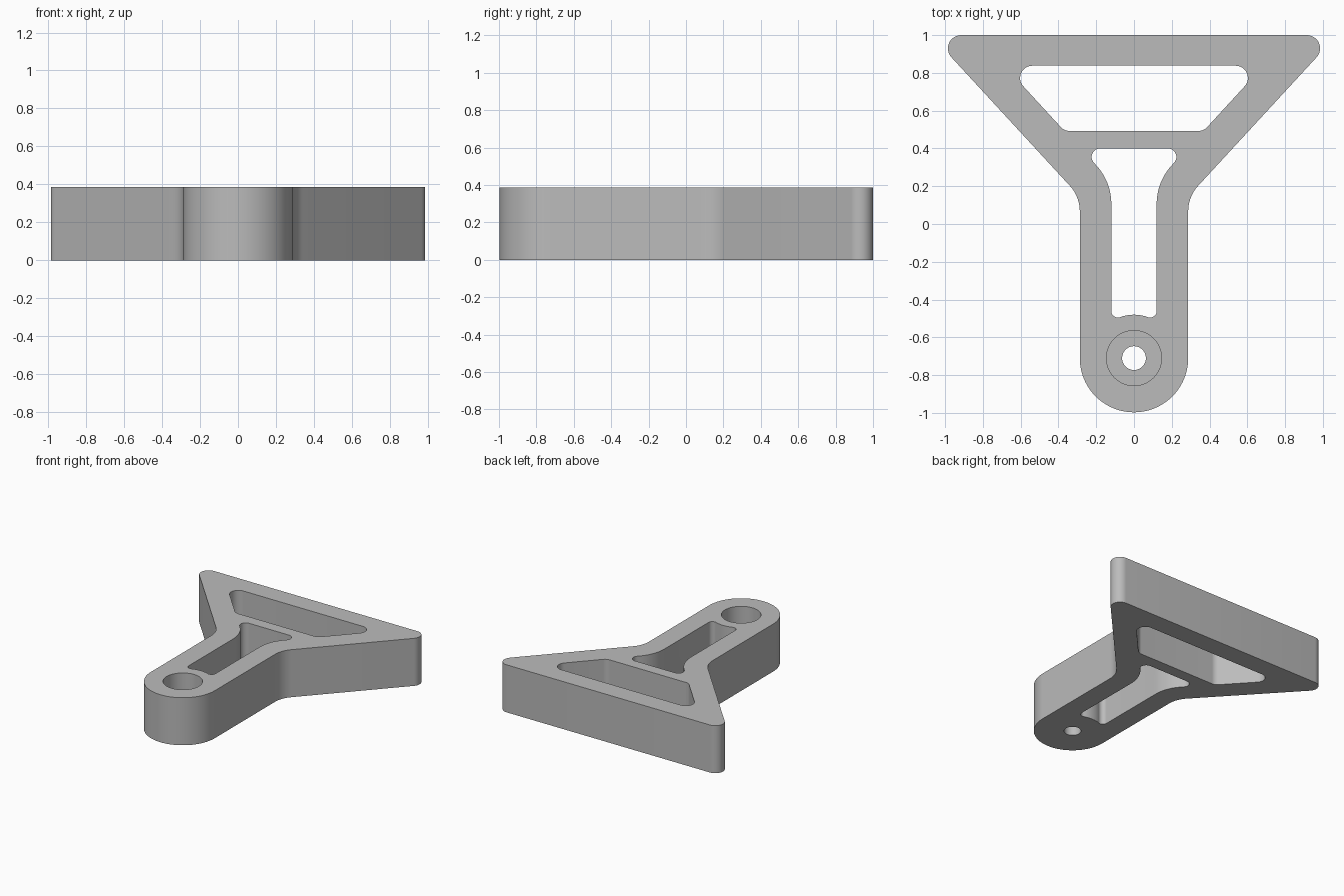
import bpy, bmesh, math
from mathutils import Vector

default = bpy.data.objects.get("Cube")
if default:
    bpy.data.objects.remove(default, do_unlink=True)

HEIGHT = 0.387
PIVOT_Y = -0.71
END_RADIUS = 0.287

grey = bpy.data.materials.new("plain grey")
grey.use_nodes = True
colour = (0.5, 0.5, 0.5, 1)
grey.diffuse_color = colour
grey.node_tree.nodes["Principled BSDF"].inputs["Base Color"].default_value = colour


def rounded(corners, steps=12):
    """Replace each (x, y, radius) corner by a tangent arc."""
    pts = []
    for i, (x, y, r) in enumerate(corners):
        p = Vector((x, y))
        if r == 0:
            pts.append(p)
            continue
        a = (Vector(corners[i - 1][:2]) - p).normalized()
        b = (Vector(corners[(i + 1) % len(corners)][:2]) - p).normalized()
        half = a.angle(b) / 2
        centre = p + (a + b).normalized() * r / math.sin(half)
        start = p + a * r / math.tan(half) - centre
        end = p + b * r / math.tan(half) - centre
        turn = math.pi - 2 * half
        for k in range(steps + 1):
            t = k / steps
            pts.append(centre + (start * math.sin((1 - t) * turn)
                                 + end * math.sin(t * turn)) / math.sin(turn))
    return pts


def mirrored(half):
    """Complete a right half outline, listed from bottom to top."""
    return half + [(-x, y, r) for x, y, r in reversed(half) if x > 0]


def circle(radius, n=64):
    return [Vector((radius * math.cos(2 * math.pi * k / n),
                    PIVOT_Y + radius * math.sin(2 * math.pi * k / n))) for k in range(n)]


def prism(name, pts, z0, z1):
    bm = bmesh.new()
    face = bm.faces.new([bm.verts.new((p.x, p.y, z0)) for p in pts])
    top = bmesh.ops.extrude_face_region(bm, geom=[face])["geom"]
    for v in top:
        if isinstance(v, bmesh.types.BMVert):
            v.co.z = z1
    bmesh.ops.recalc_face_normals(bm, faces=bm.faces)
    mesh = bpy.data.meshes.new(name)
    bm.to_mesh(mesh)
    bm.free()
    mesh.materials.append(grey)
    ob = bpy.data.objects.new(name, mesh)
    bpy.context.collection.objects.link(ob)
    return ob


# Solid bracket: rounded arm end flaring into a wide triangular head
arm_end = [(END_RADIUS * math.sin(a), PIVOT_Y - END_RADIUS * math.cos(a), 0)
           for a in (math.pi / 2 * k / 24 for k in range(25))]
body = prism("bracket_body", rounded(mirrored(
    arm_end + [(0.287, 0.145, 0.2), (1.075, 1.0, 0.07)])), 0, HEIGHT)

# Openings: head window, arm slot, through hole and wider counterbore
window = [(0.369, 0.493, 0.06), (0.686, 0.838, 0.065)]
slot = [(0, -0.48, 0), (0.03, -0.482, 0), (0.06, -0.488, 0),
        (0.12, -0.513, 0.035), (0.12, 0.224, 0.3), (0.282, 0.4, 0.045)]
cutters = [
    prism("window_cutter", rounded(mirrored(window)), -0.1, 0.5),
    prism("slot_cutter", rounded(mirrored(slot)), -0.1, 0.5),
    prism("bolt_hole_cutter", circle(0.063), -0.1, 0.5),
    prism("counterbore_cutter", circle(0.146), 0.12, 0.5),
]
for cutter in cutters:
    mod = body.modifiers.new(cutter.name, "BOOLEAN")
    mod.operation = "DIFFERENCE"
    mod.solver = "EXACT"
    mod.object = cutter
    cutter.hide_render = True

# Bake the cuts, then drop the cutters
bpy.ops.object.select_all(action="DESELECT")
body.select_set(True)
bpy.context.view_layer.objects.active = body
for cutter in cutters:
    bpy.ops.object.modifier_apply(modifier=cutter.name)
    bpy.data.objects.remove(cutter, do_unlink=True)
bpy.ops.object.shade_smooth_by_angle(angle=math.radians(30))
